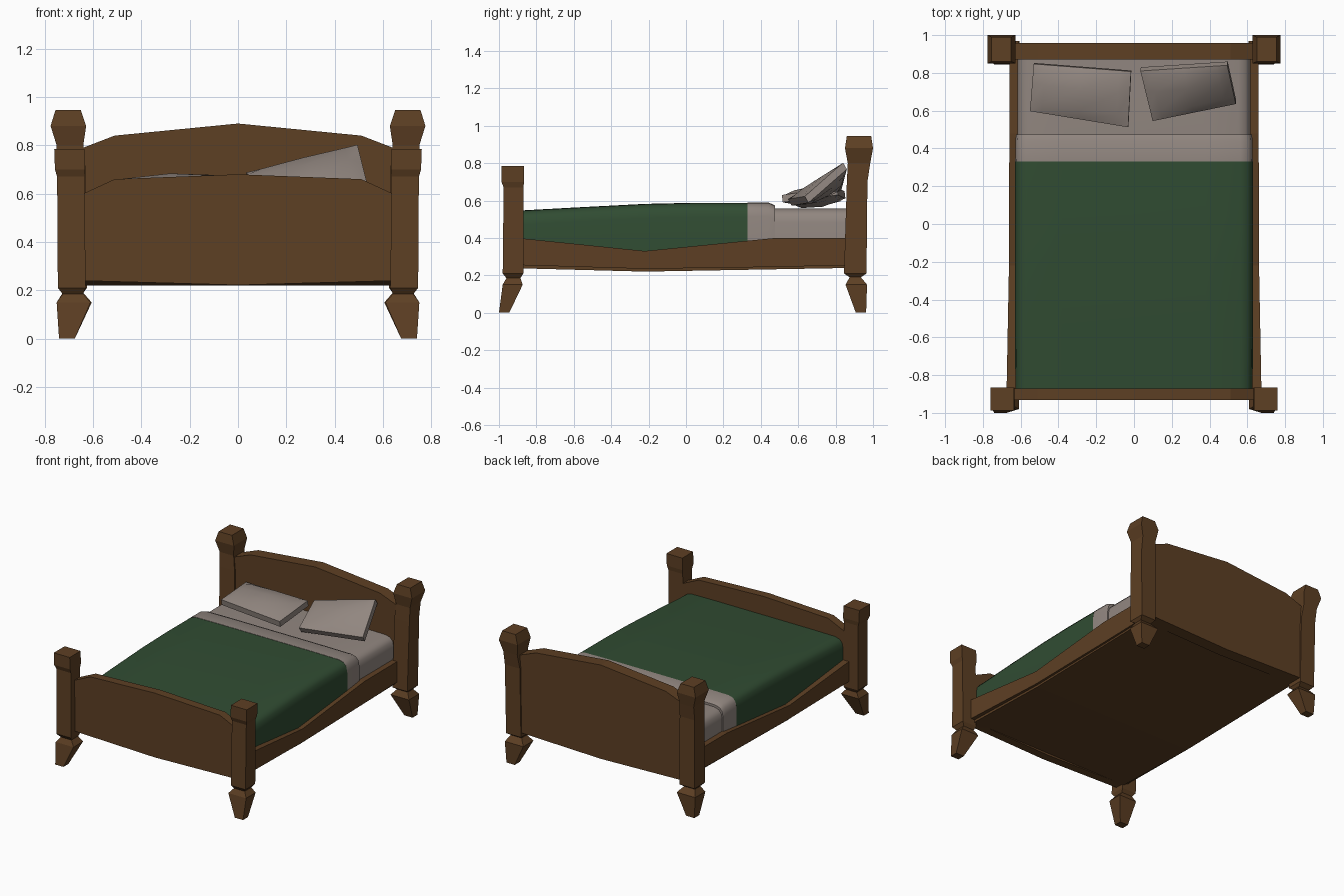
import bpy, bmesh, math
from mathutils import Vector

if "Cube" in bpy.data.objects:
    bpy.data.objects.remove(bpy.data.objects["Cube"])


def material(name, rgb):
    m = bpy.data.materials.new(name)
    m.diffuse_color = (*rgb, 1)
    m.use_nodes = True
    m.node_tree.nodes["Principled BSDF"].inputs["Base Color"].default_value = m.diffuse_color
    return m


WOOD = material("brown wood", (0.110, 0.050, 0.017))
GREEN = material("green blanket", (0.030, 0.072, 0.032))
LINEN = material("grey linen", (0.285, 0.240, 0.215))


def finish(bm, name, mat, smooth=None):
    bmesh.ops.recalc_face_normals(bm, faces=bm.faces)
    me = bpy.data.meshes.new(name)
    bm.to_mesh(me)
    bm.free()
    me.materials.append(mat)
    if smooth:
        me.shade_smooth()
        me.set_sharp_from_angle(angle=math.radians(smooth))
    ob = bpy.data.objects.new(name, me)
    bpy.context.collection.objects.link(ob)
    return ob


def loft(name, rings, mat, smooth=None):
    """Skin closed rings of equal length and cap both ends."""
    bm = bmesh.new()
    rows = [[bm.verts.new(p) for p in r] for r in rings]
    n = len(rows[0])
    for a, b in zip(rows, rows[1:]):
        for i in range(n):
            j = (i + 1) % n
            bm.faces.new((a[i], a[j], b[j], b[i]))
    bm.faces.new(rows[0])
    bm.faces.new(rows[-1])
    return finish(bm, name, mat, smooth)


def post(name, rows, s):
    """Square post: rows of (z, x0, x1, y0, y1), mirrored by s."""
    loft(name, [[(s * x0, y0, z), (s * x1, y0, z), (s * x1, y1, z), (s * x0, y1, z)]
                for z, x0, x1, y0, y1 in rows], WOOD)


# Posts with tapered feet, necks and caps
FRONT = [(0, .675, .74, -1.0, -.945), (.15, .61, .75, -.98, -.873),
         (.185, .64, .725, -.96, -.885), (.21, .63, .745, -.98, -.87),
         (.67, .635, .748, -.975, -.87), (.70, .632, .757, -.987, -.865),
         (.785, .635, .76, -.987, -.865)]
HEAD = [(0, .675, .74, .908, .963), (.15, .605, .75, .853, .968),
        (.19, .64, .725, .875, .935), (.21, .625, .742, .845, .965),
        (.70, .63, .748, .86, .97), (.80, .64, .75, .865, .985),
        (.88, .628, .775, .85, 1.0), (.945, .65, .755, .86, .99)]
for s, side in ((-1, "left"), (1, "right")):
    post(f"front_post_{side}", FRONT, s)
    post(f"head_post_{side}", HEAD, s)


# Arched boards at foot and head
def board(name, y0, y1, end, shoulder, mid):
    prof = [(-.64, .24), (0, .222), (.64, .24), (.64, end), (.51, shoulder),
            (0, mid), (-.51, shoulder), (-.64, end)]
    loft(name, [[(x, y, z) for x, z in prof] for y in (y0, y1)], WOOD)


board("footboard", -.933, -.872, .60, .66, .68)
board("headboard", .87, .958, .79, .84, .89)


# Side rails that dip towards the middle, and the closed underside
for s, side in ((-1, "left"), (1, "right")):
    stations = [(-.90, .675, .40, .255), (-.22, .662, .33, .235),
                (.48, .66, .40, .245), (.90, .658, .40, .255)]
    loft(f"side_rail_{side}",
         [[(s * .61, y, zb), (s * xo, y, zb), (s * xo, y, zt), (s * .61, y, zt)]
          for y, xo, zt, zb in stations], WOOD)
loft("bed_base", [[(-.645, y, z), (.645, y, z), (.645, y, z + .03), (-.645, y, z + .03)]
                  for y, z in ((-.90, .238), (-.22, .22), (.90, .24))], WOOD)


# Bedding: soft-edged sections lofted along the bed
def bedding(name, stations, mat):
    rings = []
    for y, w, top in stations:
        half = [(w, .27), (w, top - .075), (w - .008, top - .035),
                (w - .028, top - .012), (w - .065, top - .002), (w - .25, top)]
        rings.append([(x, y, z) for x, z in half] + [(-x, y, z) for x, z in reversed(half)])
    loft(name, rings, mat, 40)


bedding("mattress", [(-.85, .60, .50), (.40, .618, .558), (.88, .618, .558)], LINEN)
bedding("blanket", [(-.88, .628, .547), (-.55, .63, .565), (-.22, .63, .582),
                    (.05, .63, .588), (.33, .63, .588)], GREEN)
bedding("folded_sheet", [(.33, .629, .59), (.44, .627, .59), (.475, .625, .574)], LINEN)


# Pillows: four-cornered patches puffed up in the middle
def pillow(name, corners, edge, puff):
    fl, fr, br, bl = map(Vector, corners)
    normal = (br - fl).cross(bl - fr).normalized()
    us, vs = (0, .12, .5, .88, 1), (0, .2, .6, .9, 1)
    bm = bmesh.new()

    def layer(sign):
        out = []
        for v in vs:
            row = []
            for u in us:
                p = fl.lerp(fr, u).lerp(bl.lerp(br, u), v)
                h = edge + puff * (math.sin(math.pi * u) * math.sin(math.pi * v)) ** .5
                row.append(bm.verts.new(p + normal * sign * h))
            out.append(row)
        return out

    top, low = layer(1), layer(-1)
    n = len(us) - 1
    for g in (top, low):
        for j in range(n):
            for i in range(n):
                bm.faces.new((g[j][i], g[j][i + 1], g[j + 1][i + 1], g[j + 1][i]))
    for i in range(n):
        for a, b in (((0, i), (0, i + 1)), ((n, i), (n, i + 1)),
                     ((i, 0), (i + 1, 0)), ((i, n), (i + 1, n))):
            bm.faces.new((top[a[0]][a[1]], top[b[0]][b[1]], low[b[0]][b[1]], low[a[0]][a[1]]))
    finish(bm, name, LINEN, 35)


pillow("pillow_left", [(-.55, .60, .595), (-.03, .515, .61),
                       (-.015, .81, .65), (-.53, .85, .63)], .02, .04)
pillow("pillow_right", [(.10, .555, .59), (.54, .645, .605),
                        (.495, .85, .785), (.035, .82, .67)], .02, .035)
